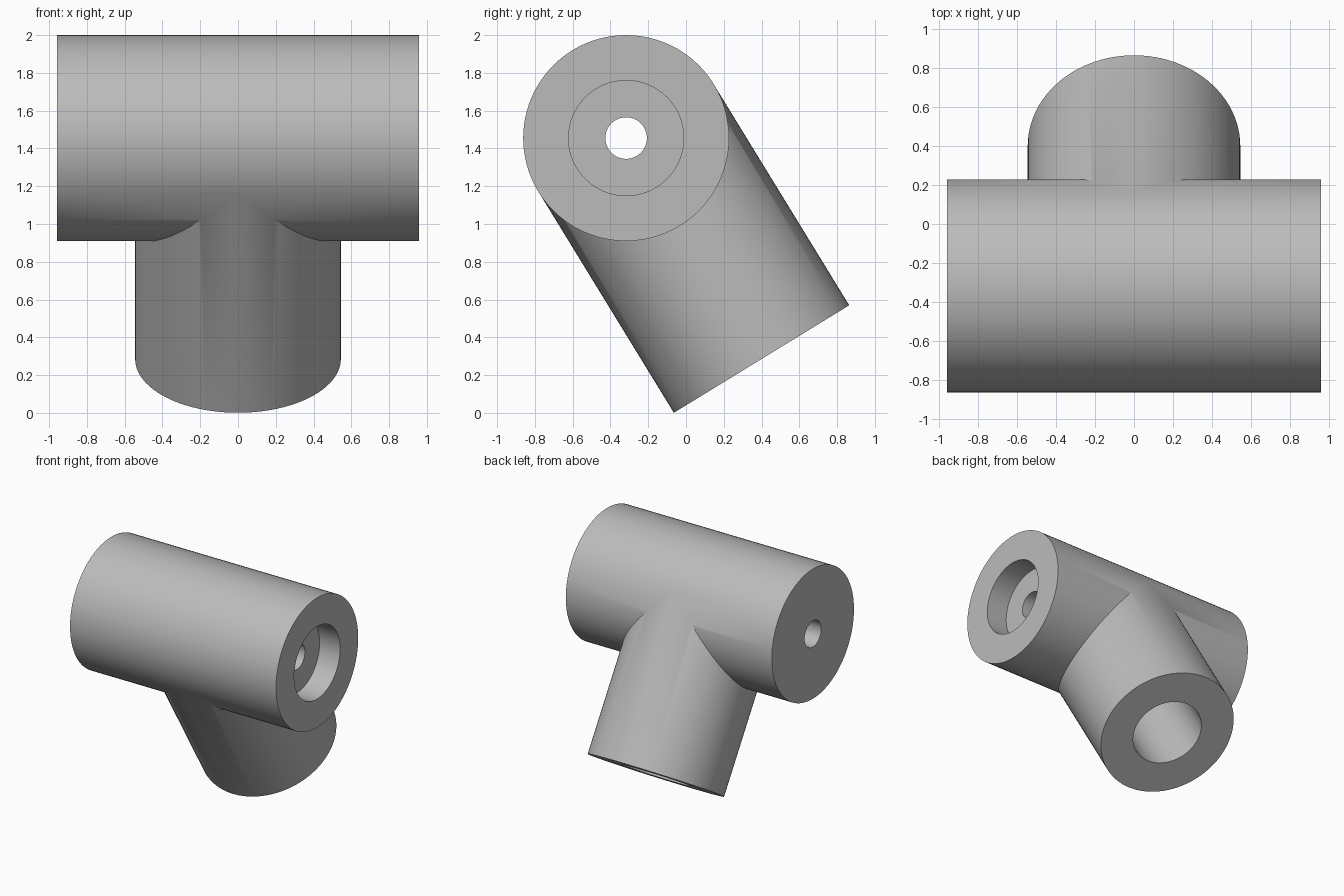
import bpy
import math
from mathutils import Vector

old = bpy.data.objects.get("Cube")
if old:
    bpy.data.objects.remove(old, do_unlink=True)

# Single plain grey
grey = bpy.data.materials.new("plain grey")
grey.use_nodes = True
colour = (0.5, 0.5, 0.5, 1)
grey.diffuse_color = colour
grey.node_tree.nodes["Principled BSDF"].inputs["Base Color"].default_value = colour

RADIUS = 0.545
HALF = 0.957
TILT = math.radians(31.5)
LENGTH = 1.372
hub = Vector((0, -0.317, 1.455))
along = Vector((1, 0, 0))
down = Vector((0, math.sin(TILT), -math.cos(TILT)))


def rod(name, start, end, radius, sides=96):
    """Cylinder between two points, with a vertex line in the branch plane."""
    axis = end - start
    bpy.ops.mesh.primitive_cylinder_add(
        vertices=sides, radius=radius, depth=axis.length, location=(start + end) / 2)
    ob = bpy.context.object
    ob.name = name
    ob.rotation_mode = 'QUATERNION'
    ob.rotation_quaternion = axis.to_track_quat('Z', 'Y')
    ob.data.materials.append(grey)
    return ob


def combine(target, tool, operation):
    mod = target.modifiers.new(tool.name, 'BOOLEAN')
    mod.operation = operation
    mod.solver = 'EXACT'
    mod.object = tool
    bpy.ops.object.select_all(action='DESELECT')
    target.select_set(True)
    bpy.context.view_layer.objects.active = target
    bpy.ops.object.modifier_apply(modifier=mod.name)
    bpy.data.objects.remove(tool, do_unlink=True)


# Horizontal sleeve with the slanted branch leaving its middle
body = rod("tee_connector", hub - along * HALF, hub + along * HALF, RADIUS)
combine(body, rod("branch", hub, hub + down * LENGTH, RADIUS - 0.0006), 'UNION')

# Through hole, recess on the left end, and blind socket in the branch
cuts = [
    ("through_hole", hub - along * 1.2, hub + along * 1.2, 0.11),
    ("end_recess", hub + along * (HALF - 0.19), hub + along * 1.2, 0.305),
    ("branch_socket", hub + down * (LENGTH - 0.83), hub + down * 1.6, 0.28),
]
for name, start, end, radius in cuts:
    combine(body, rod(name, start, end, radius, 64), 'DIFFERENCE')

# Smooth walls, crisp rims
bpy.ops.object.shade_smooth_by_angle(angle=math.radians(30))
